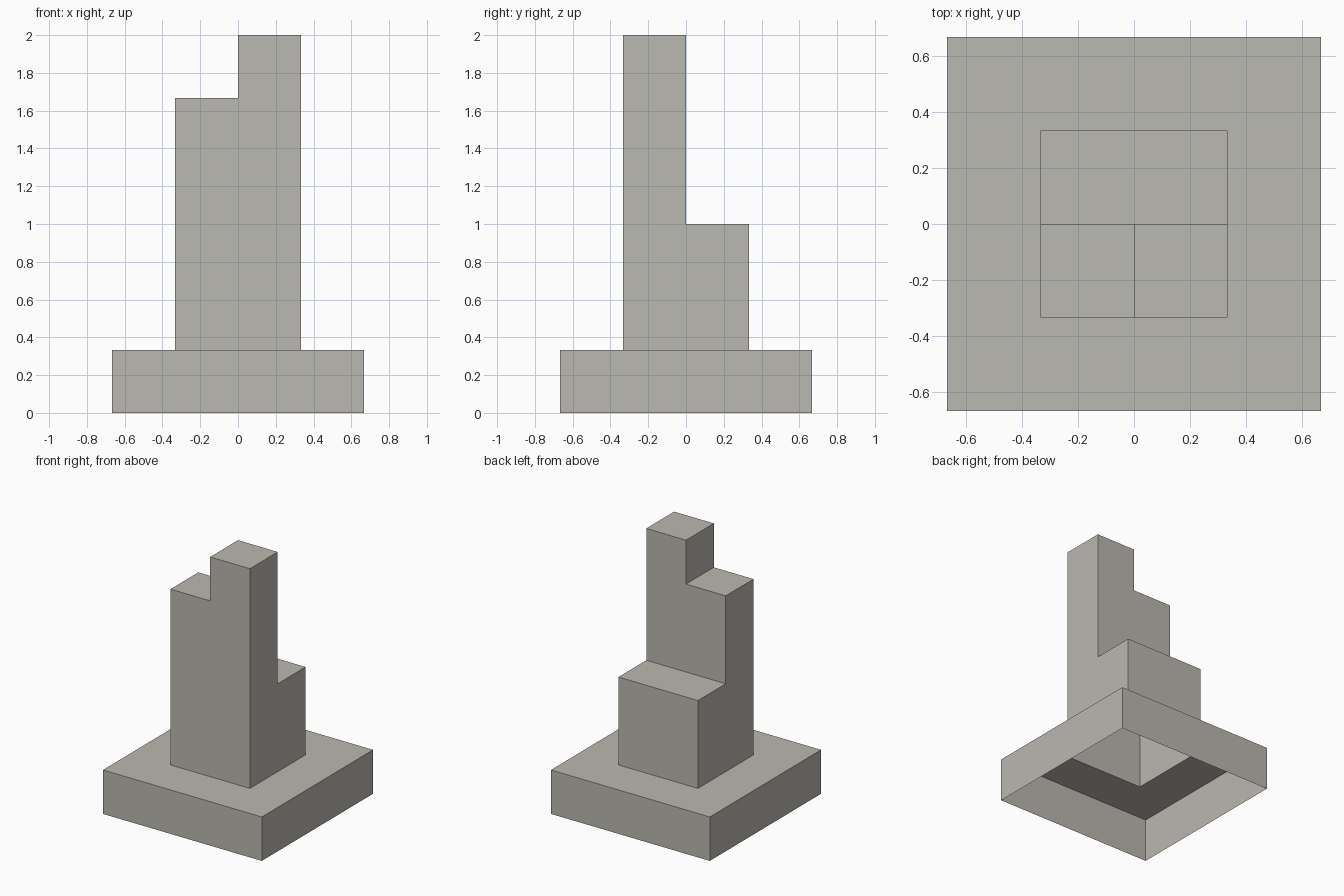
import bpy, bmesh

if "Cube" in bpy.data.objects:
    bpy.data.objects.remove(bpy.data.objects["Cube"])

U = 1 / 3  # module: every dimension is a multiple of it

stone = bpy.data.materials.new("warm grey stone")
stone.diffuse_color = (0.50, 0.48, 0.44, 1)
stone.use_nodes = True
stone.node_tree.nodes["Principled BSDF"].inputs["Base Color"].default_value = stone.diffuse_color

bm = bmesh.new()

# Plinth top: a 4 x 4 module grid, flat at one module high
bmesh.ops.create_grid(bm, x_segments=4, y_segments=4, size=2 * U)
bmesh.ops.translate(bm, verts=bm.verts, vec=(0, 0, U))

# Plinth sides: open underneath
rim = [e for e in bm.edges if e.is_boundary]
skirt = bmesh.ops.extrude_edge_only(bm, edges=rim)["geom"]
for v in skirt:
    if isinstance(v, bmesh.types.BMVert):
        v.co.z = 0


def raise_block(inside, z):
    """Extrude the level faces whose centres pass the test up to height z."""
    bm.normal_update()
    faces = [f for f in bm.faces
             if abs(f.normal.z) > 0.9 and inside(f.calc_center_median())]
    new = bmesh.ops.extrude_face_region(bm, geom=faces)["geom"]
    for v in new:
        if isinstance(v, bmesh.types.BMVert):
            v.co.z = z
    left = [f for f in faces if f.is_valid]
    if left:
        bmesh.ops.delete(bm, geom=left, context='FACES')


# Tower steps: low block, front slab, front right turret
raise_block(lambda c: abs(c.x) < U and abs(c.y) < U, 3 * U)
raise_block(lambda c: abs(c.x) < U and -U < c.y < 0, 5 * U)
raise_block(lambda c: 0 < c.x < U and -U < c.y < 0, 6 * U)

# Merge coplanar faces and face everything outward
bmesh.ops.recalc_face_normals(bm, faces=bm.faces)
mesh = bpy.data.meshes.new("stepped_tower")
bm.to_mesh(mesh)
bm.free()
mesh.materials.append(stone)
tower = bpy.data.objects.new("stepped_tower", mesh)
bpy.context.collection.objects.link(tower)
